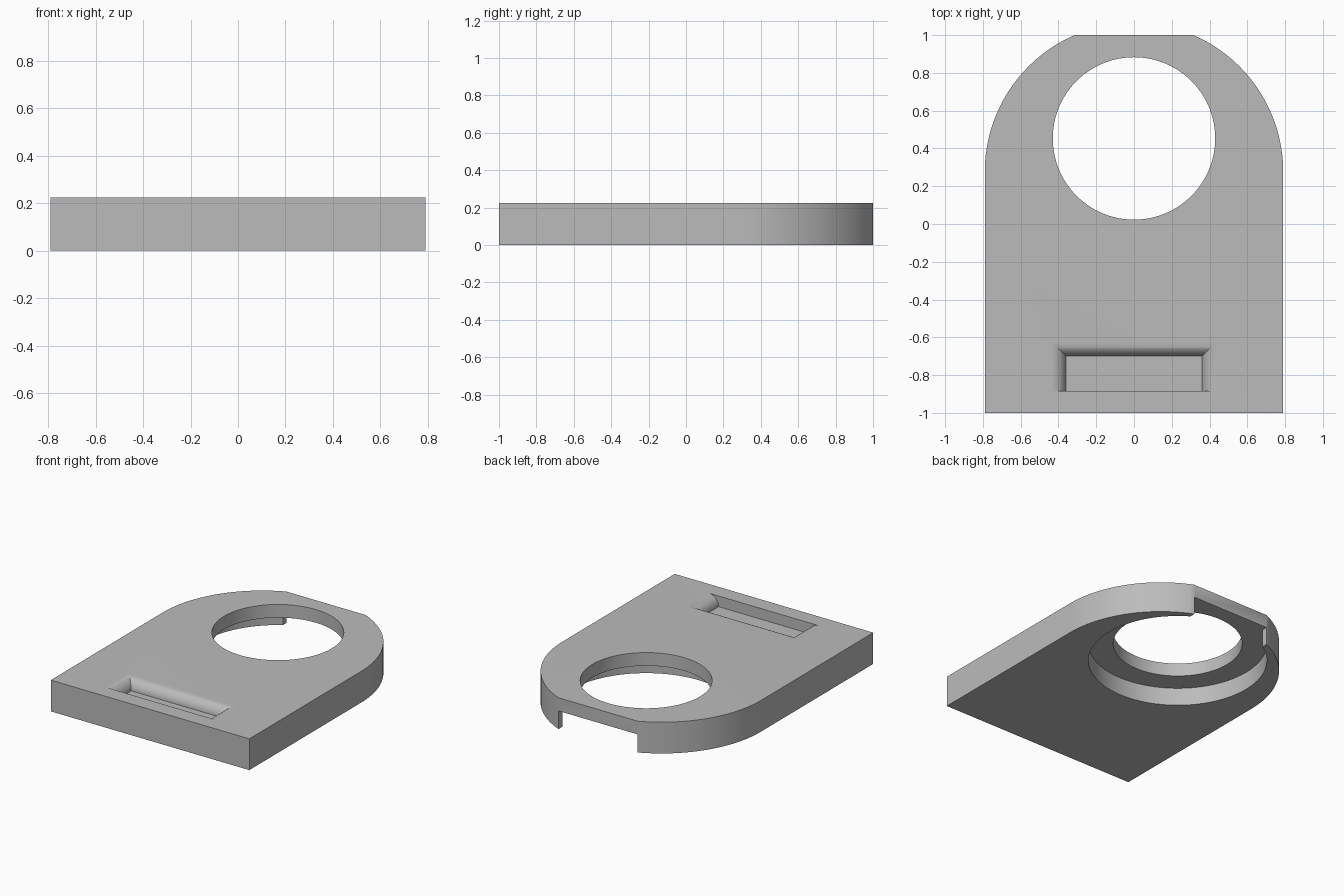
import bpy, bmesh
from math import sin, cos, pi, asin, sqrt

cube = bpy.data.objects.get("Cube")
if cube:
    bpy.data.objects.remove(cube, do_unlink=True)

HALF, TOP = 0.79, 0.225          # half width and thickness of the plate
FLAT = 0.315                     # half width of the flat back edge
HOLE_Y, HOLE_R = 0.453, 0.43
BORE_R, BORE_Z = 0.595, 0.13     # recess under the hole
SLOT_R = 0.077                   # slot depth and lip radius

grey = bpy.data.materials.new("grey")
grey.use_nodes = True
grey.diffuse_color = (0.5, 0.5, 0.5, 1)
grey.node_tree.nodes["Principled BSDF"].inputs["Base Color"].default_value = (0.5, 0.5, 0.5, 1)


def loft(name, rings):
    """Solid skinned through matching rings, lowest ring first."""
    bm = bmesh.new()
    loops = [[bm.verts.new(p) for p in ring] for ring in rings]
    n = len(loops[0])
    bm.faces.new(loops[0][::-1])
    bm.faces.new(loops[-1])
    for a, b in zip(loops, loops[1:]):
        for i in range(n):
            j = (i + 1) % n
            bm.faces.new((a[i], a[j], b[j], b[i]))
    bmesh.ops.recalc_face_normals(bm, faces=bm.faces)
    mesh = bpy.data.meshes.new(name)
    bm.to_mesh(mesh)
    bm.free()
    ob = bpy.data.objects.new(name, mesh)
    bpy.context.collection.objects.link(ob)
    return ob


def prism(name, outline, z0, z1):
    return loft(name, [[(x, y, z) for x, y in outline] for z in (z0, z1)])


def circle(r, n=96):
    return [(r * cos(2 * pi * i / n), HOLE_Y + r * sin(2 * pi * i / n)) for i in range(n)]


def rect(x, y0, y1):
    return [(-x, y0), (x, y0), (x, y1), (-x, y1)]


# Plate: square front, rounded back shoulders, clipped flat at the rear
arc_y = 1 - sqrt(HALF ** 2 - FLAT ** 2)
end = asin((1 - arc_y) / HALF)
steps = 28
shoulder = [(HALF * cos(end * i / steps), arc_y + HALF * sin(end * i / steps))
            for i in range(steps + 1)]
outline = [(-HALF, -1), (HALF, -1)] + shoulder + [(-x, y) for x, y in shoulder[::-1]]
plate = prism("plate", outline, 0, TOP)
plate.data.materials.append(grey)

# Slot with rounded lips on three sides and a straight front wall
slot_rings = []
for i in range(13):
    a = pi / 2 * (1 - i / 12)
    grow = SLOT_R * (1 - sin(a))
    z = TOP - SLOT_R * (1 - cos(a))
    slot_rings.append([(x, y, z) for x, y in rect(0.36 + grow, -0.885, -0.70 + grow)])
slot_rings.append([(x, y, TOP + 0.1) for x, y, z in slot_rings[-1]])

# Cutters: through hole, recess below it, opening in the back edge, slot
cutters = [
    prism("hole_cutter", circle(HOLE_R), -0.1, TOP + 0.1),
    prism("recess_cutter", circle(BORE_R), -0.1, BORE_Z),
    prism("back_opening_cutter", rect(FLAT - 0.001, 0.8, 1.1), -0.1, BORE_Z),
    loft("slot_cutter", slot_rings),
]
bpy.context.view_layer.objects.active = plate
for cutter in cutters:
    cutter.hide_render = True
    mod = plate.modifiers.new(cutter.name, "BOOLEAN")
    mod.operation = "DIFFERENCE"
    mod.solver = "EXACT"
    mod.object = cutter
    bpy.ops.object.modifier_apply(modifier=mod.name)
    bpy.data.objects.remove(cutter, do_unlink=True)

bpy.ops.object.select_all(action="DESELECT")
plate.select_set(True)
bpy.ops.object.shade_smooth_by_angle(angle=pi / 6)
